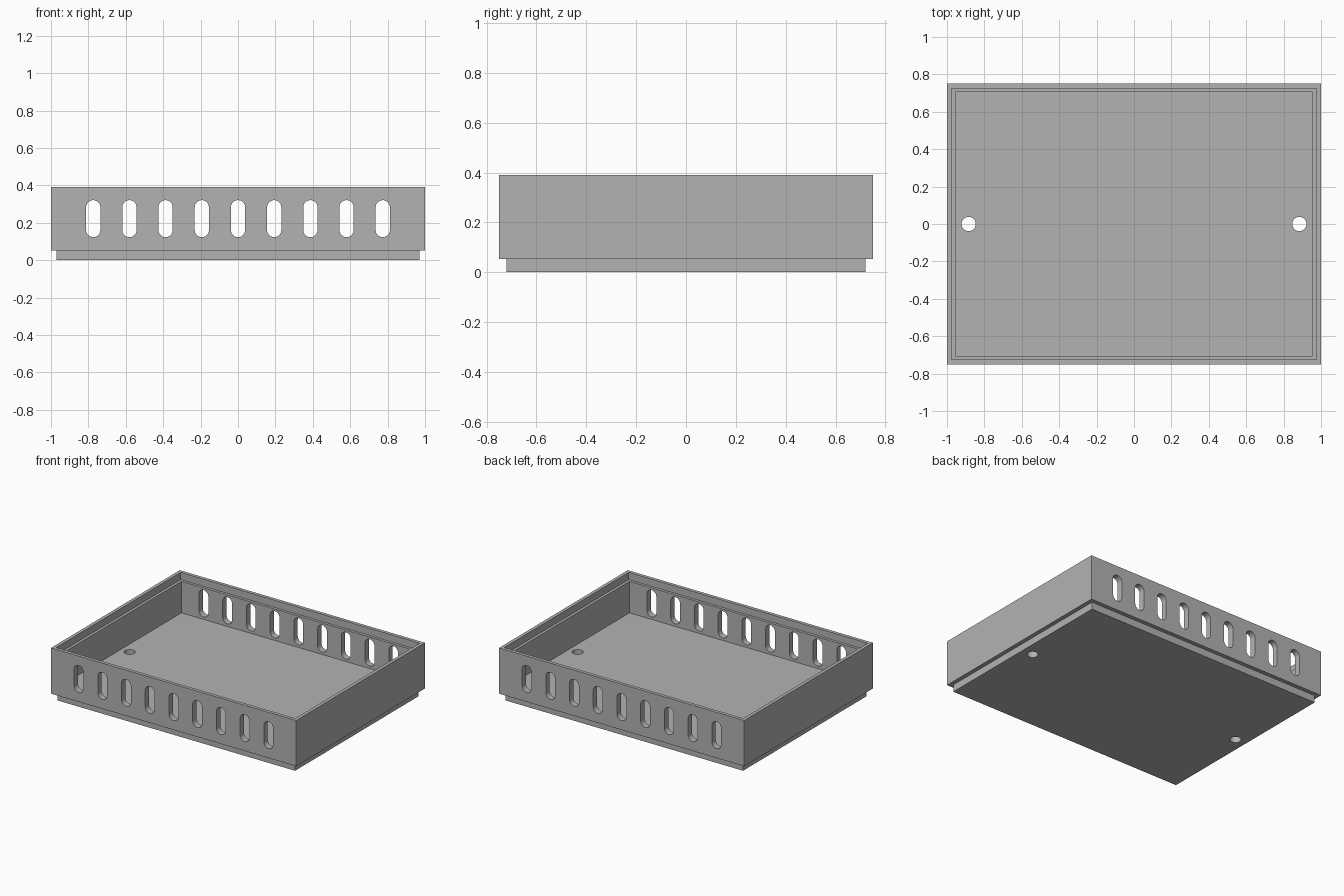
import bpy
import bmesh
import math

cube = bpy.data.objects.get("Cube")
if cube:
    bpy.data.objects.remove(cube, do_unlink=True)

HALF_X, HALF_Y = 1.0, 0.75
HEIGHT, FLOOR, LIP = 0.39, 0.105, 0.053

grey = bpy.data.materials.new("plain grey")
grey.use_nodes = True
colour = (0.45, 0.45, 0.45, 1)
grey.diffuse_color = colour
grey.node_tree.nodes["Principled BSDF"].inputs["Base Color"].default_value = colour


def add_object(name, bm):
    bmesh.ops.recalc_face_normals(bm, faces=bm.faces)
    mesh = bpy.data.meshes.new(name)
    bm.to_mesh(mesh)
    bm.free()
    mesh.materials.append(grey)
    obj = bpy.data.objects.new(name, mesh)
    bpy.context.collection.objects.link(obj)
    return obj


def skin(name, rings):
    """Join equal rings of points into a closed solid."""
    bm = bmesh.new()
    loops = [[bm.verts.new(p) for p in ring] for ring in rings]
    for low, high in zip(loops, loops[1:]):
        for i in range(len(low)):
            j = (i + 1) % len(low)
            bm.faces.new((low[i], low[j], high[j], high[i]))
    bm.faces.new(loops[0])
    bm.faces.new(loops[-1])
    return add_object(name, bm)


def rectangle(inset, z):
    x, y = HALF_X - inset, HALF_Y - inset
    return [(-x, -y, z), (x, -y, z), (x, y, z), (-x, y, z)]


def stadium(radius, straight, steps=16):
    """Outline of an upright slot; a circle when straight is zero."""
    points = []
    for side in (1, -1):
        for i in range(steps + 1 if straight else steps):
            a = math.pi * i / steps
            points.append((side * radius * math.cos(a),
                           side * (radius * math.sin(a) + straight / 2)))
    return points


# Tray: stacking lip, outer wall, rim, stepped ledge, floor
tray = skin("tray", [rectangle(inset, z) for inset, z in (
    (0.03, 0), (0.03, LIP), (0, LIP), (0, HEIGHT),
    (0.025, HEIGHT), (0.025, HEIGHT - LIP), (0.045, HEIGHT - LIP), (0.045, FLOOR))])

# Cutters: vent slots through front and back, round holes through the floor
cutters = []
slot = stadium(0.038, 0.122)
for i in range(-4, 5):
    cutters.append(skin("vent_slot_cutter", [
        [(i * 0.1935 + u, y, 0.222 + v) for u, v in slot] for y in (-1, 1)]))
hole = stadium(0.038, 0)
for x in (-0.884, 0.884):
    cutters.append(skin("floor_hole_cutter", [
        [(x + u, v, z) for u, v in hole] for z in (-0.1, 0.2)]))

bpy.ops.object.select_all(action="DESELECT")
bpy.context.view_layer.objects.active = tray
tray.select_set(True)
for cutter in cutters:
    cutter.hide_render = True
    cut = tray.modifiers.new("cut", "BOOLEAN")
    cut.operation = "DIFFERENCE"
    cut.solver = "EXACT"
    cut.object = cutter
    bpy.ops.object.modifier_apply(modifier=cut.name)
    bpy.data.objects.remove(cutter, do_unlink=True)

bpy.ops.object.shade_smooth_by_angle(angle=math.radians(30))
